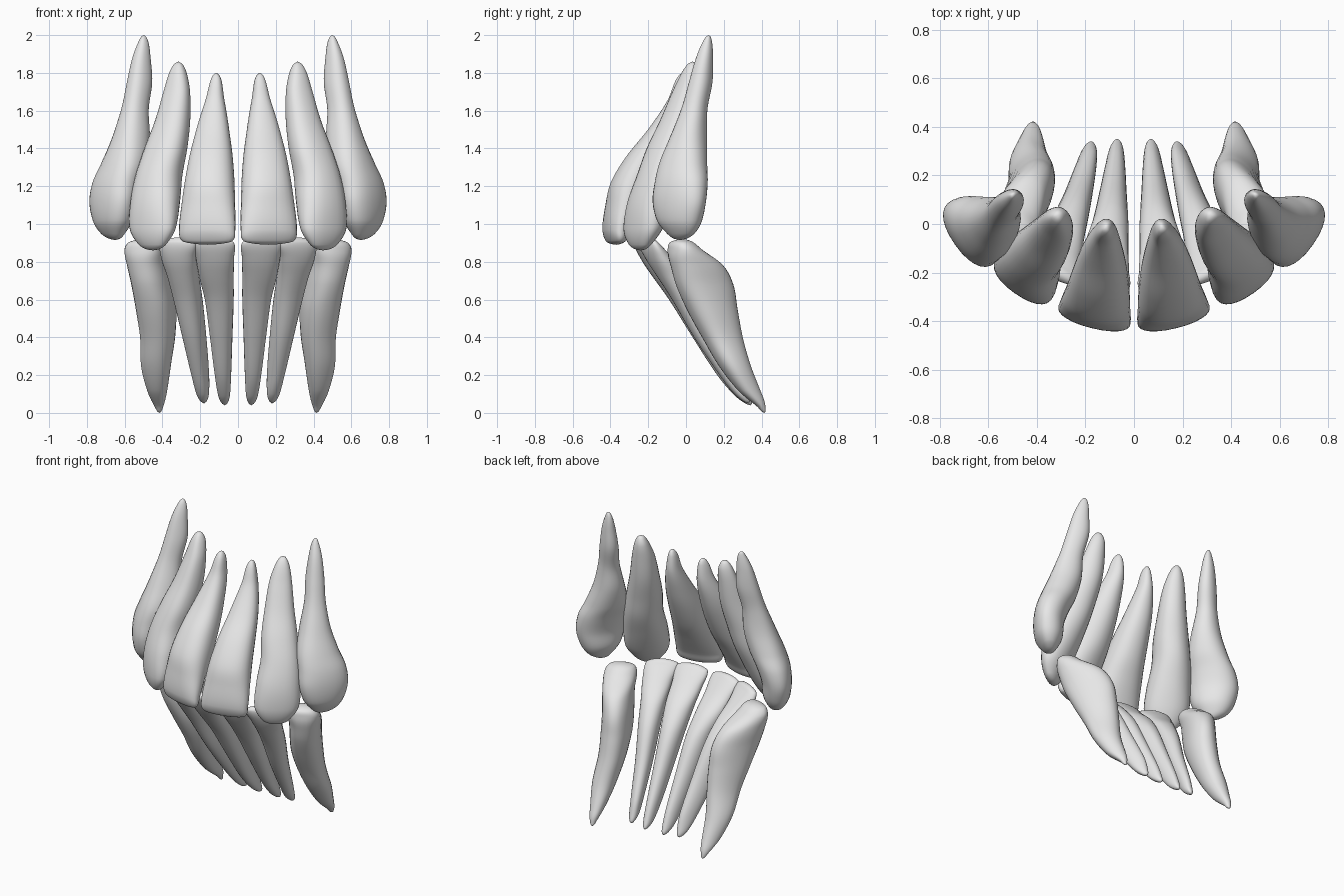
import bpy, bmesh, math

SIDES = 28      # points around each cross-section
STEPS = 6       # smooth rings between two measured sections

old = bpy.data.objects.get("Cube")
if old:
    bpy.data.objects.remove(old, do_unlink=True)

# one plain ivory-grey material for every tooth
enamel = bpy.data.materials.new("pale_grey_enamel")
enamel.use_nodes = True
colour = (0.8, 0.8, 0.8, 1)
enamel.diffuse_color = colour
enamel.node_tree.nodes["Principled BSDF"].inputs["Base Color"].default_value = colour


def slope(sections, i, k):
    """Rate of change of value k with height at section i."""
    a = sections[max(i - 1, 0)]
    b = sections[min(i + 1, len(sections) - 1)]
    return (b[k] - a[k]) / (b[0] - a[0])


def smooth_sections(sections):
    """Fill in rings between sections; squared radii give rounded tips."""
    pts = [(z, x, y, w * w, d * d) for z, x, y, w, d in sections]
    rings = []
    for i in range(len(pts) - 1):
        p, q = pts[i], pts[i + 1]
        h = q[0] - p[0]
        for s in range(STEPS):
            t = s / STEPS
            ring = [p[0] + h * t]
            for k in range(1, len(p)):
                m, n = slope(pts, i, k) * h, slope(pts, i + 1, k) * h
                rise = t * t * (3 - 2 * t)
                value = p[k] + (q[k] - p[k]) * rise
                value += m * t * (1 - t) ** 2 - n * t * t * (1 - t)
                ring.append(value)
            rings.append(ring)
    rings.append(pts[-1])
    return [(z, x, y, math.sqrt(max(w, 0)), math.sqrt(max(d, 0)))
            for z, x, y, w, d in rings]


def signed_power(v, e):
    return math.copysign(abs(v) ** e, v)


def build_tooth(name, side, yaw, taper, sections):
    """Loft one tooth; sections hold height, x, y, half width, half depth."""
    bm = bmesh.new()
    c, s = math.cos(math.radians(yaw)), math.sin(math.radians(yaw))
    loops = []
    for z, x, y, w, d in smooth_sections(sections):
        loop = []
        for i in range(SIDES):
            a = math.tau * i / SIDES
            v = signed_power(math.sin(a), 0.9)
            # the tongue side is narrower than the lip side
            u = signed_power(math.cos(a), 0.9) * (1 - taper * v)
            px = x + w * u * c - d * v * s
            py = y + w * u * s + d * v * c
            loop.append(bm.verts.new((side * px / 100, py / 100, z / 100)))
        loops.append(loop)
    for low, high in zip(loops, loops[1:]):
        for i in range(SIDES):
            j = (i + 1) % SIDES
            bm.faces.new((low[i], low[j], high[j], high[i]))
    # close the rounded tips, where the rings shrink to a point
    bmesh.ops.remove_doubles(bm, verts=bm.verts, dist=0.0002)
    bmesh.ops.recalc_face_normals(bm, faces=bm.faces)
    for face in bm.faces:
        face.smooth = True
    mesh = bpy.data.meshes.new(name)
    bm.to_mesh(mesh)
    bm.free()
    mesh.materials.append(enamel)
    bpy.context.collection.objects.link(bpy.data.objects.new(name, mesh))


def tooth_pair(name, yaw, taper, sections):
    build_tooth("left_" + name, 1, yaw, taper, sections)
    build_tooth("right_" + name, -1, yaw, taper, sections)


# upper teeth: biting edge first, root tip last (hundredths of a unit)
tooth_pair("upper_central_incisor", 14, 0.15, [
    (89, 16, -37, 0, 0),
    (91, 16, -37, 13.5, 4),
    (97, 16, -36.5, 15, 6.5),
    (110, 15.3, -32, 14.2, 10),
    (122, 14.5, -27, 13, 12.5),
    (135, 13.8, -20, 11.3, 12),
    (150, 13, -11, 8.5, 9),
    (165, 12, -4, 5, 6),
    (176, 11.5, -2, 2.8, 3.5),
    (180, 11.5, -1.5, 0, 0)])

tooth_pair("upper_lateral_incisor", 35, 0.15, [
    (86, 45, -24, 0, 0),
    (89, 45, -24, 8, 4),
    (98, 44.5, -22, 13.5, 8),
    (112, 43, -18, 13.5, 11),
    (126, 41, -13, 12, 12),
    (140, 37.5, -9, 11, 11),
    (155, 34, -4, 9, 9),
    (170, 32, 0, 7, 6.5),
    (180, 31.5, 2.5, 4.5, 4.5),
    (186, 31.5, 3.5, 0, 0)])

tooth_pair("upper_canine", 55, 0.1, [
    (91.5, 65, -3, 0, 0),
    (95, 66, -2.5, 8, 5),
    (102, 66, -3, 13, 8.5),
    (112, 66, -3, 15.5, 9.5),
    (122, 64, -2, 15, 10.5),
    (132, 60, -1, 13, 11),
    (145, 56.5, 1.5, 9.5, 10),
    (160, 54.5, 4.5, 6.5, 7.5),
    (175, 52, 8, 5.5, 7),
    (188, 51, 10, 4, 5),
    (197, 50, 11.5, 2, 2.5),
    (200, 50, 12, 0, 0)])

# lower teeth: root tip first, biting edge last
tooth_pair("lower_central_incisor", 8, 0.15, [
    (4, 7, 34, 0, 0),
    (9, 7.3, 30, 3, 4),
    (20, 7.8, 23, 4.2, 6.5),
    (40, 8.7, 11.5, 5.8, 8),
    (60, 9.7, 0, 7.5, 9),
    (72, 11.2, -9, 9, 8.5),
    (82, 12, -18, 10, 6),
    (90, 12.5, -24, 10.5, 3.5),
    (93, 12.5, -25, 0, 0)])

tooth_pair("lower_lateral_incisor", 25, 0.15, [
    (5, 18, 33, 0, 0),
    (10, 18.5, 29.5, 3, 4),
    (20, 19.7, 24, 4, 6.5),
    (40, 22.7, 12.5, 5.5, 8.5),
    (60, 26, 2, 7, 9.5),
    (72, 28.5, -6, 8, 9),
    (82, 31, -14, 9.5, 6.5),
    (90, 31.5, -19.5, 10, 3.5),
    (93, 31.5, -20, 0, 0)])

tooth_pair("lower_canine", 25, 0.15, [
    (0, 41.5, 41.5, 0, 0),
    (4, 41.8, 39.5, 2.5, 2.5),
    (12, 42.5, 33.5, 5, 6),
    (25, 43, 26, 7.5, 8.5),
    (40, 42, 19.5, 8.5, 11),
    (55, 42.7, 14, 9.5, 14),
    (68, 44.5, 10, 9.5, 16),
    (78, 47, 6, 9.7, 14.5),
    (86, 49.5, 0, 10, 9),
    (90, 50, -2, 8, 6),
    (92, 50, -2, 0, 0)])
